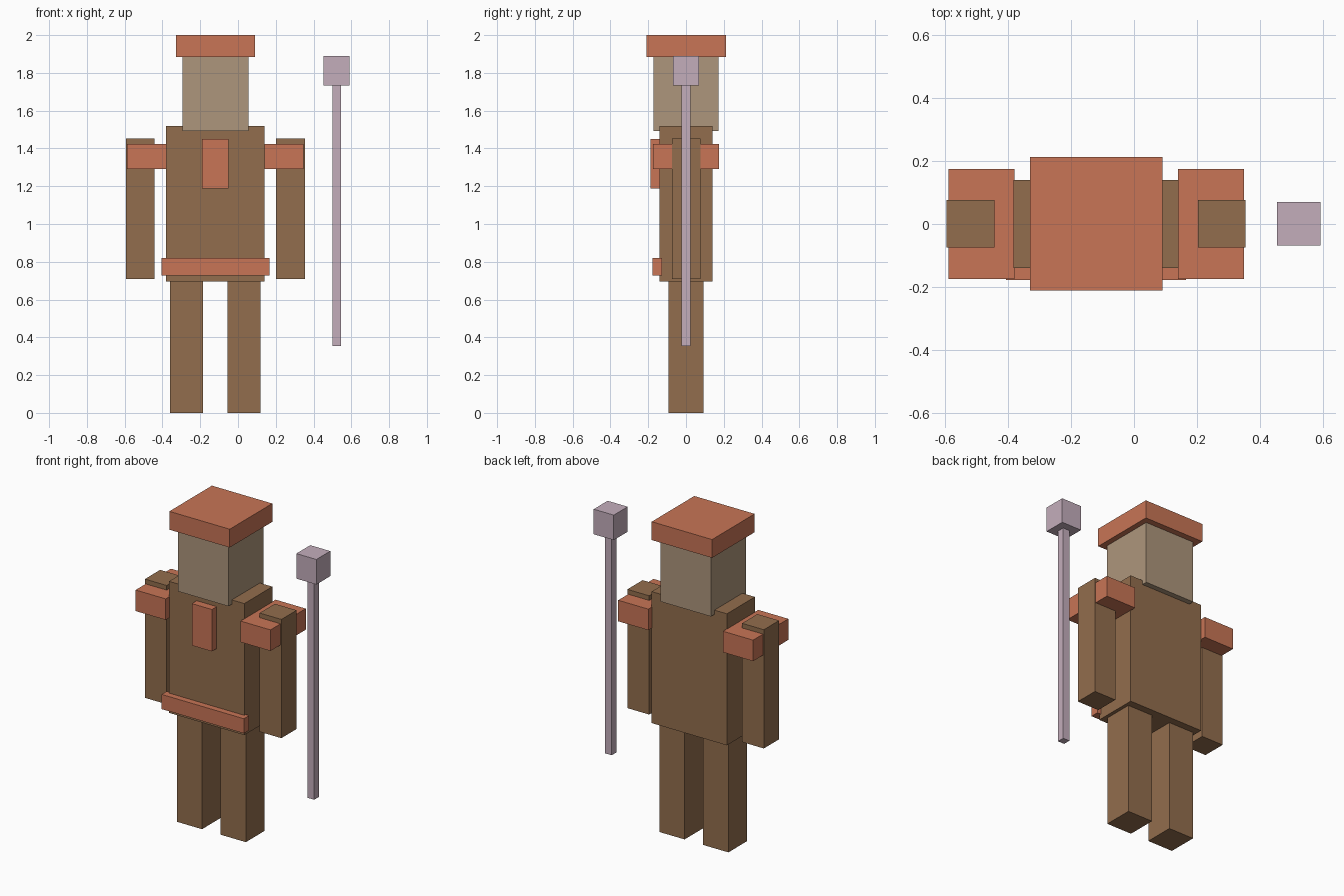
import bpy

if "Cube" in bpy.data.objects:
    bpy.data.objects.remove(bpy.data.objects["Cube"])

CX = -0.12  # body centre line; the staff stands off to one side


def material(name, rgb):
    mat = bpy.data.materials.new(name)
    mat.diffuse_color = (*rgb, 1)
    mat.use_nodes = True
    mat.node_tree.nodes["Principled BSDF"].inputs["Base Color"].default_value = mat.diffuse_color
    return mat


brown = material("brown", (0.29, 0.155, 0.075))
tan = material("tan", (0.42, 0.305, 0.2))
orange = material("orange", (0.578, 0.178, 0.093))
mauve = material("mauve", (0.55, 0.42, 0.50))


def box(name, x, y, z, mat):
    """Box spanning the (low, high) ranges x, y and z."""
    spans = (x, y, z)
    bpy.ops.mesh.primitive_cube_add(size=1, location=[(a + b) / 2 for a, b in spans])
    ob = bpy.context.object
    ob.name = name
    ob.scale = [b - a for a, b in spans]
    bpy.ops.object.transform_apply(location=False, rotation=False, scale=True)
    ob.data.materials.append(mat)
    return ob


def centred(name, width, y, z, mat, cx=CX):
    return box(name, (cx - width / 2, cx + width / 2), y, z, mat)


def pair(name, offset, width, y, z, mat):
    for side, s in (("left", 1), ("right", -1)):
        centred(f"{side}_{name}", width, y, z, mat, CX + s * offset)


# Body
centred("torso", 0.522, (-0.139, 0.139), (0.695, 1.52), brown)
centred("head", 0.349, (-0.173, 0.173), (1.493, 1.887), tan)
centred("hat", 0.419, (-0.21, 0.212), (1.885, 2.0), orange)

# Limbs and shoulder pads
pair("leg", 0.152, 0.175, (-0.093, 0.093), (0, 0.7), brown)
pair("arm", 0.398, 0.151, (-0.075, 0.076), (0.708, 1.453), brown)
pair("shoulder_pad", 0.3635, 0.209, (-0.175, 0.175), (1.292, 1.424), orange)

# Chest plate and belt on the front
centred("chest_plate", 0.139, (-0.187, -0.135), (1.187, 1.45), orange)
centred("belt", 0.571, (-0.178, -0.126), (0.727, 0.819), orange)

# Staff
centred("staff_shaft", 0.045, (-0.023, 0.023), (0.353, 1.735), mauve, 0.522)
centred("staff_knob", 0.139, (-0.068, 0.07), (1.733, 1.89), mauve, 0.522)
